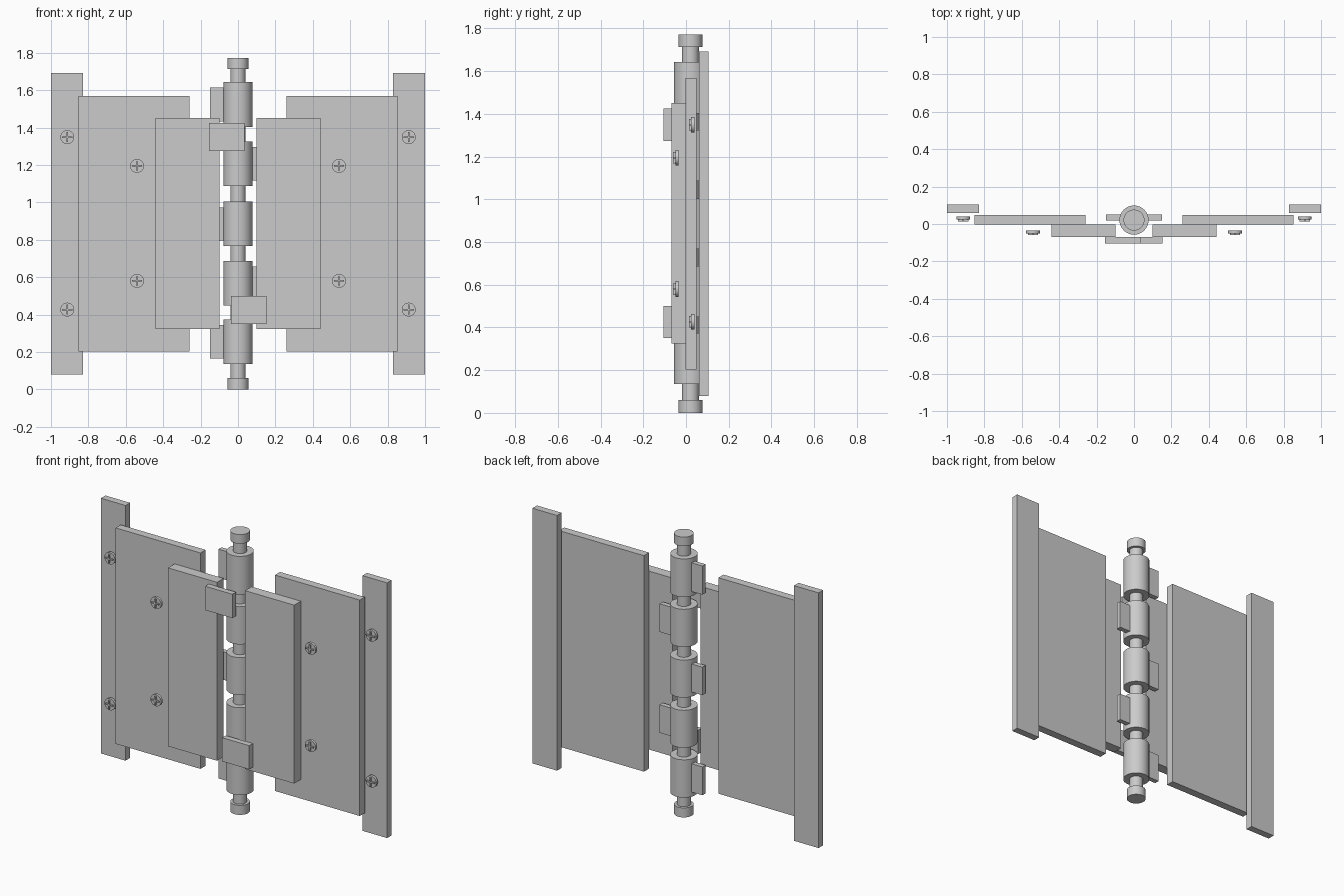
import bpy, math

if "Cube" in bpy.data.objects:
    bpy.data.objects.remove(bpy.data.objects["Cube"])

PIN_Y = 0.021


def box(name, x, y, z):
    """Box from (min, max) ranges."""
    bpy.ops.mesh.primitive_cube_add(size=1, location=[(a + b) / 2 for a, b in (x, y, z)])
    ob = bpy.context.object
    ob.name = name
    ob.scale = [abs(b - a) for a, b in (x, y, z)]
    bpy.ops.object.transform_apply(location=False, rotation=False, scale=True)
    return ob


def cylinder(name, r, depth, loc, rot=(0, 0, 0), sides=32):
    bpy.ops.mesh.primitive_cylinder_add(vertices=sides, radius=r, depth=depth,
                                        location=loc, rotation=rot)
    ob = bpy.context.object
    ob.name = name
    bpy.ops.object.shade_smooth_by_angle(angle=math.radians(35))
    return ob


def screw(side, x, y, z):
    """Round head with a raised cross; y is the back of the head."""
    cylinder(side + "_screw_head", 0.037, 0.016, (x, y - 0.008, z),
             (math.pi / 2, 0, 0), 24)
    yr = (y - 0.026, y - 0.015)
    box(side + "_screw_cross_bar", (x - 0.027, x + 0.027), yr, (z - 0.004, z + 0.004))
    box(side + "_screw_cross_post", (x - 0.004, x + 0.004), yr, (z - 0.027, z + 0.027))


# Stepped plates and screws, mirrored left and right
for side, s in (("left", -1), ("right", 1)):
    box(side + "_frame_strip", (s * 0.828, s * 1.0), (0.06, 0.105), (0.08, 1.692))
    box(side + "_middle_plate", (s * 0.26, s * 0.853), (-0.003, 0.048), (0.204, 1.568))
    box(side + "_inner_plate", (s * 0.098, s * 0.441), (-0.069, -0.003), (0.324, 1.451))
    for z in (0.427, 1.349):
        screw(side, s * 0.913, 0.039, z)
    for z in (0.58, 1.195):
        screw(side, s * 0.54, -0.034, z)

# Hinge pin with end caps
cylinder("hinge_pin", 0.04, 1.68, (0, PIN_Y, 0.885))
cylinder("pin_bottom_cap", 0.056, 0.06, (0, PIN_Y, 0.03))
cylinder("pin_top_cap", 0.056, 0.058, (0, PIN_Y, 1.742))

# Knuckles with leaves on alternating sides
knuckles = [(0.135, 0.374), (0.45, 0.687), (0.767, 1.004), (1.087, 1.325), (1.402, 1.643)]
for i, (lo, hi) in enumerate(knuckles):
    s = -1 if i % 2 == 0 else 1
    cylinder("hinge_knuckle", 0.078, hi - lo, (0, PIN_Y, (lo + hi) / 2))
    box("knuckle_leaf", (s * 0.05, s * 0.15), (0.019, 0.05), (lo + 0.03, hi - 0.03))

# Front catch tabs
box("upper_tab", (-0.155, 0.034), (-0.105, -0.069), (1.274, 1.425))
box("lower_tab", (-0.037, 0.152), (-0.105, -0.069), (0.35, 0.5))
